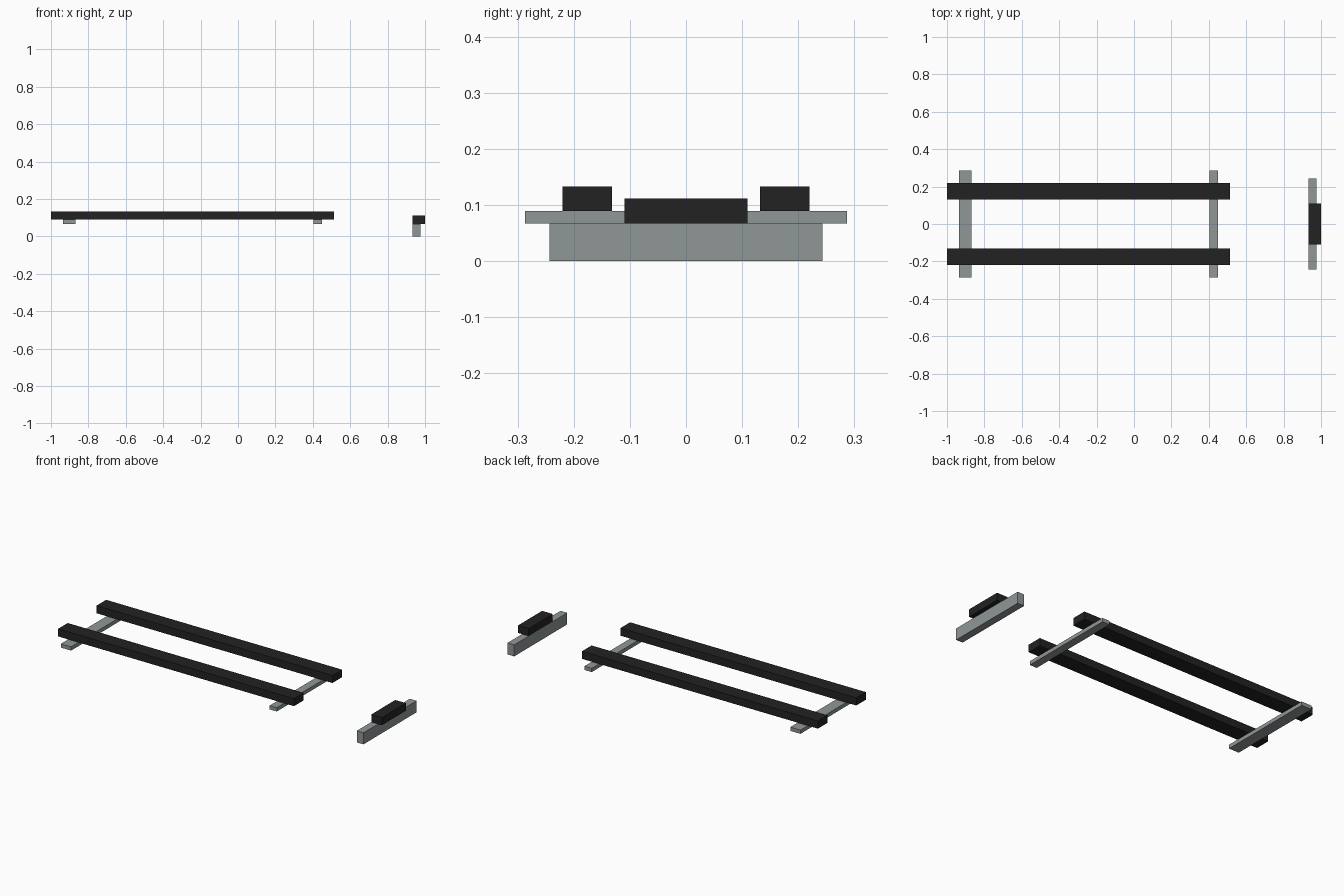
import bpy

if "Cube" in bpy.data.objects:
    bpy.data.objects.remove(bpy.data.objects["Cube"])


def material(name, rgb):
    m = bpy.data.materials.new(name)
    m.diffuse_color = (*rgb, 1)
    m.use_nodes = True
    m.node_tree.nodes["Principled BSDF"].inputs["Base Color"].default_value = m.diffuse_color
    return m


black = material("black", (0.016, 0.016, 0.016))
grey = material("grey", (0.28, 0.305, 0.31))


def box(name, x, y, z, mat):
    """Box spanning the given (min, max) ranges."""
    bpy.ops.mesh.primitive_cube_add(size=1, location=[sum(r) / 2 for r in (x, y, z)])
    ob = bpy.context.object
    ob.name = name
    ob.scale = [r[1] - r[0] for r in (x, y, z)]
    bpy.ops.object.transform_apply(location=False, rotation=False, scale=True)
    ob.data.materials.append(mat)
    return ob


# Two long parallel rails
for side, y in (("front", (-0.22, -0.132)), ("back", (0.132, 0.22))):
    box(side + "_rail", (-1, 0.513), y, (0.089, 0.133), black)

# Flat crossbars under the rails
box("wide_crossbar", (-0.935, -0.87), (-0.287, 0.287), (0.067, 0.089), grey)
box("narrow_crossbar", (0.404, 0.45), (-0.287, 0.287), (0.067, 0.089), grey)

# Separate end beam with its pad on top
box("end_beam", (0.932, 0.975), (-0.243, 0.243), (0, 0.067), grey)
box("end_pad", (0.932, 1), (-0.11, 0.11), (0.067, 0.111), black)
